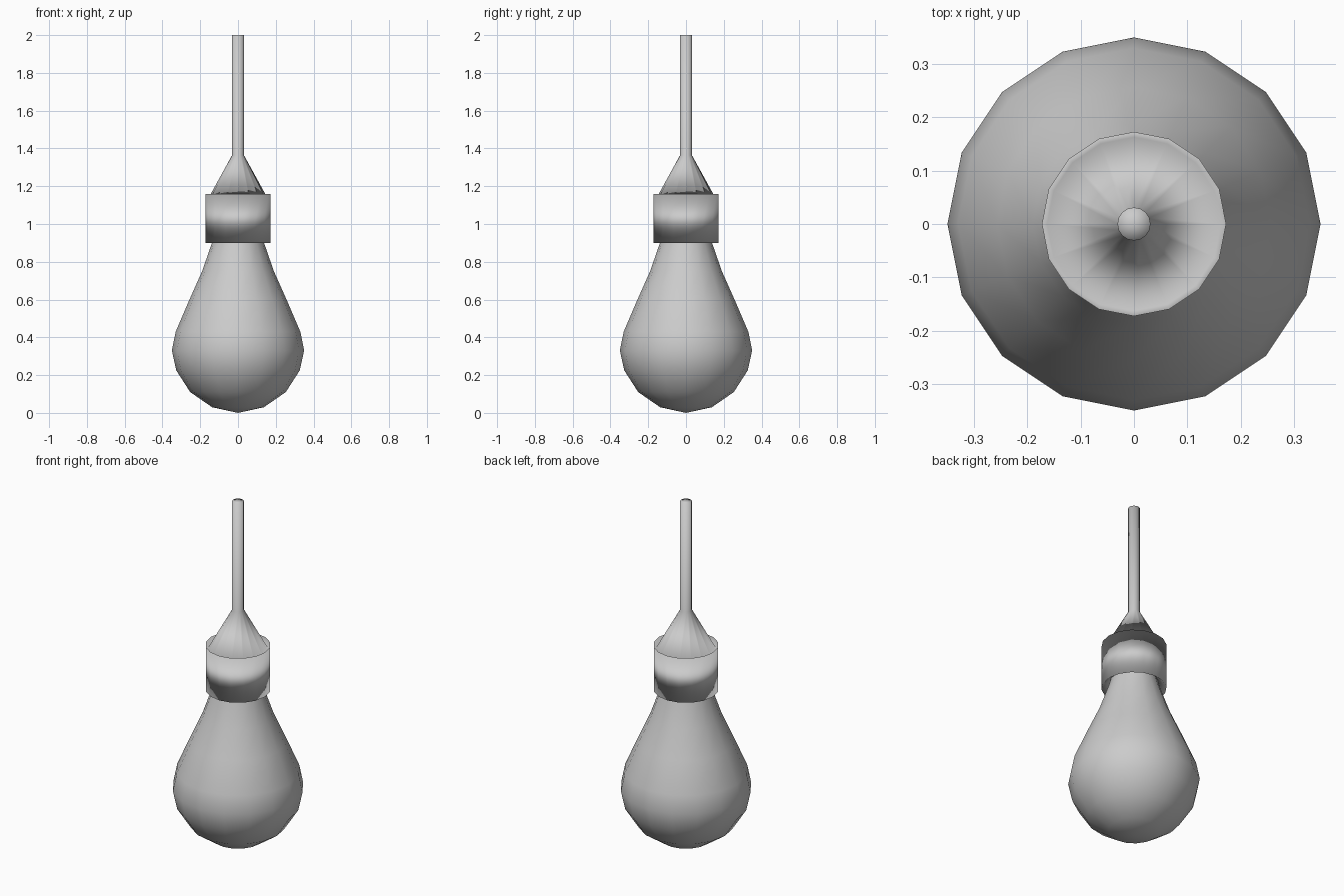
import bpy, bmesh, math

if "Cube" in bpy.data.objects:
    bpy.data.objects.remove(bpy.data.objects["Cube"])

SIDES = 16


def lathe(name, profile):
    """Revolve (radius, z) points, listed bottom to top, around the z axis."""
    bm = bmesh.new()
    rings = []
    for r, z in profile:
        if r == 0:
            rings.append([bm.verts.new((0, 0, z))] * SIDES)
        else:
            rings.append([bm.verts.new((r * math.cos(2 * math.pi * i / SIDES),
                                        r * math.sin(2 * math.pi * i / SIDES), z))
                          for i in range(SIDES)])
    for low, high in zip(rings, rings[1:]):
        for i in range(SIDES):
            j = (i + 1) % SIDES
            corners = list(dict.fromkeys([low[i], low[j], high[j], high[i]]))
            bm.faces.new(corners).smooth = True
    mesh = bpy.data.meshes.new(name)
    bm.to_mesh(mesh)
    bm.free()
    obj = bpy.data.objects.new(name, mesh)
    bpy.context.collection.objects.link(obj)
    return obj


# Glass bulb, with the neck running up into the socket
lathe("glass_bulb", [
    (0, 0), (0.137, 0.03), (0.253, 0.11), (0.327, 0.225), (0.35, 0.33),
    (0.33, 0.43), (0.257, 0.6), (0.19, 0.75), (0.138, 0.9), (0.127, 0.94)])

# Socket collar with recessed ends, strain-relief cone and hanging cord
lathe("socket_and_cord", [
    (0.127, 0.94), (0.173, 0.9), (0.173, 1.16), (0.163, 1.125),
    (0.031, 1.365), (0.031, 2.0), (0, 2.0)])
